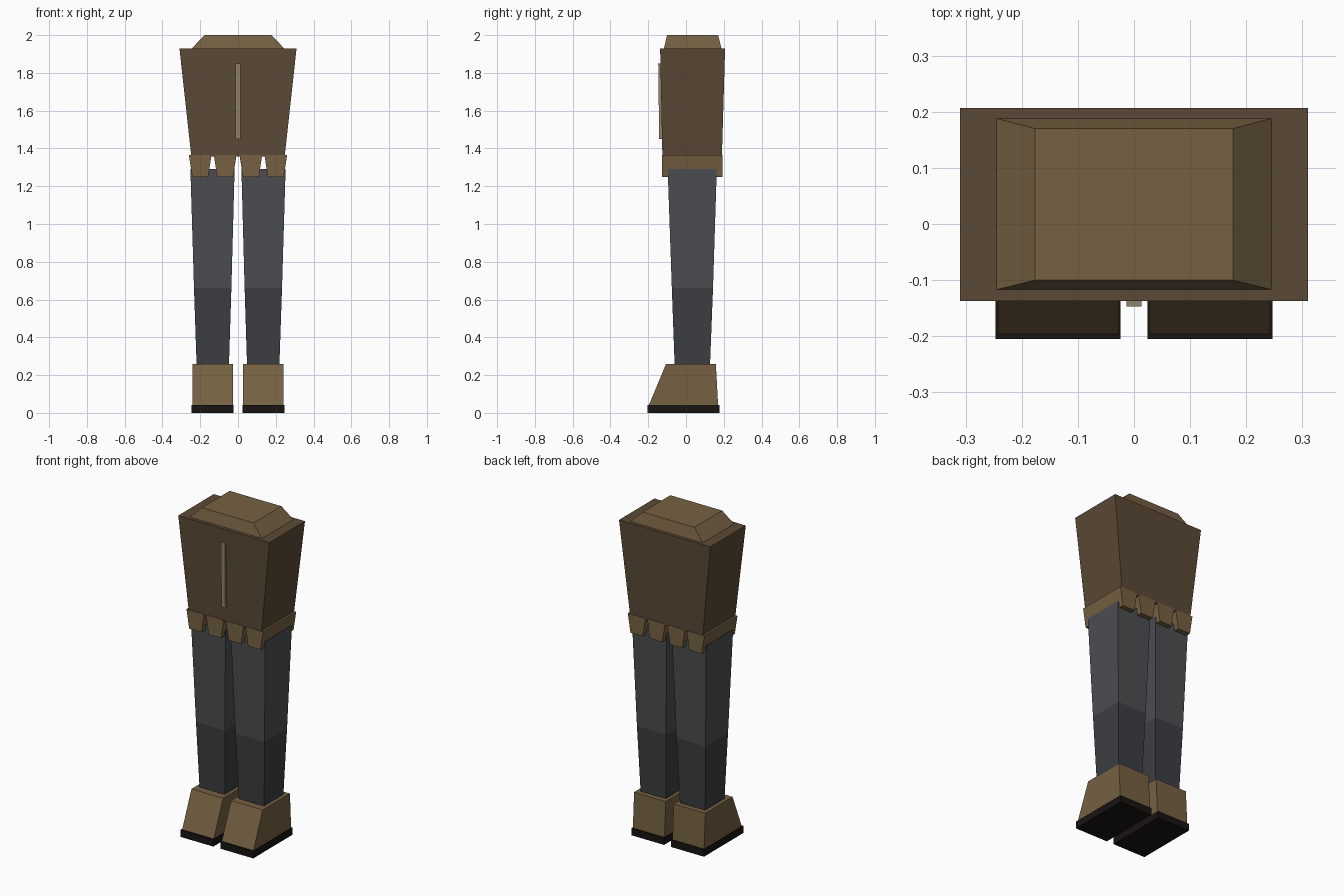
import bpy, bmesh

if "Cube" in bpy.data.objects:
    bpy.data.objects.remove(bpy.data.objects["Cube"])


def material(name, rgb):
    m = bpy.data.materials.new(name)
    m.diffuse_color = (*rgb, 1)
    m.use_nodes = True
    m.node_tree.nodes["Principled BSDF"].inputs["Base Color"].default_value = m.diffuse_color
    return m


JACKET = material("jacket_brown", (0.105, 0.068, 0.037))
TAN = material("tan", (0.18, 0.12, 0.055))
ZIP = material("zip_metal", (0.28, 0.23, 0.15))
CLOTH = material("grey_cloth", (0.072, 0.075, 0.083))
DARK = material("dark_cloth", (0.046, 0.048, 0.054))
SOLE = material("sole_black", (0.009, 0.007, 0.006))


def frustum(name, low, high, mat):
    """Tapered box; low and high are (x0, x1, y0, y1, z)."""
    bm = bmesh.new()
    rings = []
    for x0, x1, y0, y1, z in (low, high):
        rings.append([bm.verts.new((x, y, z)) for x, y in
                      ((x0, y0), (x1, y0), (x1, y1), (x0, y1))])
    a, b = rings
    bm.faces.new(a[::-1])
    bm.faces.new(b)
    for i in range(4):
        j = (i + 1) % 4
        bm.faces.new((a[i], a[j], b[j], b[i]))
    mesh = bpy.data.meshes.new(name)
    bm.to_mesh(mesh)
    bm.free()
    ob = bpy.data.objects.new(name, mesh)
    mesh.materials.append(mat)
    bpy.context.collection.objects.link(ob)
    return ob


def pair(name, low, high, mat):
    """Right-hand part plus its mirror image across x = 0."""
    ob = frustum(name, low, high, mat)
    ob.modifiers.new("mirror", "MIRROR").use_mirror_merge = False
    return ob


# Jacket body, collar and front zip
frustum("jacket_body", (-0.247, 0.247, -0.125, 0.19, 1.357),
        (-0.31, 0.31, -0.137, 0.207, 1.93), JACKET)
frustum("collar", (-0.245, 0.245, -0.117, 0.188, 1.93),
        (-0.176, 0.176, -0.10, 0.17, 2.0), TAN)
frustum("zip", (-0.013, 0.013, -0.142, -0.122, 1.45),
        (-0.013, 0.013, -0.147, -0.130, 1.85), ZIP)

# Notched hem: tapered tabs running front to back
for name, cx in (("hem_tab_inner", 0.068), ("hem_tab_outer", 0.2)):
    pair(name, (cx - 0.042, cx + 0.042, -0.128, 0.193, 1.25),
         (cx - 0.06, cx + 0.06, -0.128, 0.193, 1.365), TAN)

# Trouser legs, upper and lower sections
pair("upper_leg", (0.035, 0.233, -0.075, 0.143, 0.66),
     (0.018, 0.252, -0.097, 0.163, 1.29), CLOTH)
pair("lower_leg", (0.048, 0.219, -0.06, 0.127, 0.25),
     (0.035, 0.233, -0.075, 0.143, 0.66), DARK)

# Boots and soles
pair("boot", (0.027, 0.242, -0.197, 0.17, 0.04),
     (0.027, 0.242, -0.106, 0.158, 0.258), TAN)
pair("sole", (0.024, 0.247, -0.205, 0.178, 0.0),
     (0.024, 0.247, -0.205, 0.178, 0.043), SOLE)
